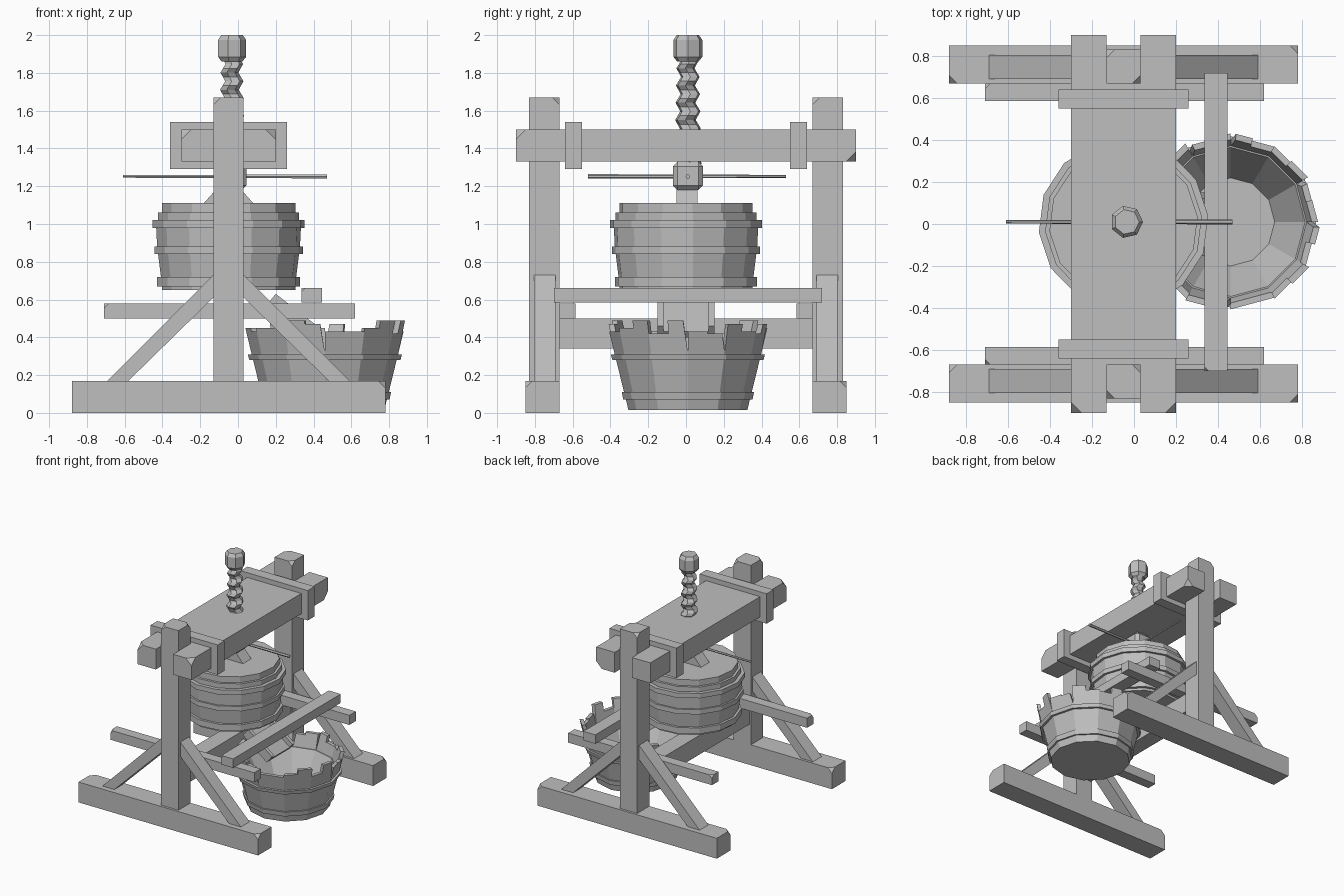
import bpy, bmesh, math, random
from mathutils import Vector, Matrix

cube = bpy.data.objects.get("Cube")
if cube:
    bpy.data.objects.remove(cube, do_unlink=True)

random.seed(4)
GREY = (0.52, 0.52, 0.52, 1)
mat = bpy.data.materials.new("weathered grey")
mat.use_nodes = True
mat.diffuse_color = GREY
mat.node_tree.nodes["Principled BSDF"].inputs["Base Color"].default_value = GREY


def finish(name, bm, loc=(0, 0, 0)):
    bmesh.ops.recalc_face_normals(bm, faces=bm.faces[:])
    mesh = bpy.data.meshes.new(name)
    bm.to_mesh(mesh)
    bm.free()
    mesh.materials.append(mat)
    ob = bpy.data.objects.new(name, mesh)
    ob.location = loc
    bpy.context.collection.objects.link(ob)
    return ob


def chip(bm, corner, size):
    """Slice a corner off, given the corner's direction signs (0 = along that axis)."""
    n = Vector(corner).normalized()
    reach = max(v.co.dot(n) for v in bm.verts)
    cut = bmesh.ops.bisect_plane(bm, geom=bm.verts[:] + bm.edges[:] + bm.faces[:],
                                 plane_co=n * (reach - size), plane_no=n, clear_outer=True)
    edges = [e for e in cut["geom_cut"] if isinstance(e, bmesh.types.BMEdge)]
    bmesh.ops.holes_fill(bm, edges=edges, sides=0)


def box(name, x, y, z, chips=(), size=0.022, bevel=0):
    bm = bmesh.new()
    bmesh.ops.create_cube(bm, size=1)
    lo, hi = Vector((x[0], y[0], z[0])), Vector((x[1], y[1], z[1]))
    bmesh.ops.scale(bm, vec=hi - lo, verts=bm.verts[:])
    for c in chips:
        chip(bm, c, size)
    if bevel:
        bmesh.ops.bevel(bm, geom=bm.edges[:], offset=bevel, segments=1, affect='EDGES')
    return finish(name, bm, (lo + hi) / 2)


def prism(name, outline, axis, lo, hi, chips=()):
    """Extrude a flat outline: axis 'y' takes (x, z) points, axis 'z' takes (x, y)."""
    bm = bmesh.new()
    to3d = (lambda a, b: (a, lo, b)) if axis == 'y' else (lambda a, b: (a, b, lo))
    face = bm.faces.new([bm.verts.new(to3d(a, b)) for a, b in outline])
    ext = bmesh.ops.extrude_face_region(bm, geom=[face])["geom"]
    step = Vector((0, hi - lo, 0)) if axis == 'y' else Vector((0, 0, hi - lo))
    bmesh.ops.translate(bm, vec=step, verts=[v for v in ext if isinstance(v, bmesh.types.BMVert)])
    for c in chips:
        chip(bm, c, 0.03)
    return finish(name, bm)


def lathe(name, profile, sides, centre, turn=0):
    """Revolve an (r, z) profile that starts and ends on the axis."""
    bm = bmesh.new()
    start = Matrix.Rotation(turn, 3, 'Z')
    vs = [bm.verts.new(start @ Vector((r, 0, z))) for r, z in profile]
    es = [bm.edges.new(p) for p in zip(vs, vs[1:])]
    bmesh.ops.spin(bm, geom=vs + es, cent=(0, 0, 0), axis=(0, 0, 1),
                   angle=math.tau, steps=sides)
    bmesh.ops.remove_doubles(bm, verts=bm.verts[:], dist=1e-4)
    return finish(name, bm, (*centre, 0))


def span(s, near, far):
    return tuple(sorted((s * near, s * far)))


# Side frames: foot beam, post, braces, rail and collar, front and back
MID = -0.05
for s, side in ((-1, "front"), (1, "back")):
    box(side + "_foot_beam", (-0.88, 0.78), span(s, 0.67, 0.85), (0, 0.17),
        [(1, s, 1), (-1, -s, 1)])
    box(side + "_post", (-0.13, 0.03), span(s, 0.67, 0.83), (0.16, 1.67),
        [(-1, s, 1), (1, -s, 1)])
    for d, hand in ((-1, "right"), (1, "left")):
        pts = [(0.06, 0.75), (0.06, 0.63), (0.54, 0.16), (0.65, 0.16)]
        prism(f"{side}_{hand}_brace", [(MID + d * a, b) for a, b in pts], 'y',
              *span(s, 0.69, 0.805))
    box(side + "_rail", (-0.71, 0.62), span(s, 0.585, 0.67), (0.5, 0.58), [(-1, s, 1)], 0.015)
    box(side + "_collar", (-0.36, 0.26), span(s, 0.55, 0.64), (1.29, 1.54))

# Forked top beam that grips both posts
quarter = [(0.25, 0.9), (0.08, 0.9), (0.08, 0.67)]
right = quarter + [(-a, b) for a, b in reversed(quarter)]
outline = right + [(-a, -b) for a, b in right]
prism("top_beam", [(MID + a, b) for a, b in outline], 'z', 1.33, 1.5,
      [(1, -1, 1), (-1, -1, 1), (1, 1, -1)])

# Lower stretcher between the posts and the loose bar across the rails
box("stretcher", (-0.12, 0.02), (-0.69, 0.69), (0.34, 0.5))
box("cross_bar", (0.335, 0.445), (-0.7, 0.72), (0.585, 0.66), [(-1, -1, 1)], 0.012)

# Chute sloping into the bucket
chute = [(0.15, 0.57), (0.20, 0.63), (0.42, 0.46), (0.37, 0.40)]
for s, hand in ((-1, "front"), (1, "back")):
    prism(hand + "_chute_rail", chute, 'y', *span(s, 0.12, 0.15))
prism("chute_floor", [(0.15, 0.57), (0.175, 0.60), (0.395, 0.43), (0.37, 0.40)], 'y', -0.12, 0.12)

# Pressing tub with hoops and lid
lathe("tub", [(0, 0.65), (0.355, 0.65), (0.355, 0.67), (0.38, 0.67), (0.38, 0.72), (0.36, 0.72),
              (0.375, 0.84), (0.395, 0.84), (0.395, 0.88), (0.38, 0.88), (0.385, 0.98),
              (0.405, 0.98), (0.405, 1.02), (0.375, 1.02), (0.375, 1.06), (0.355, 1.06),
              (0.355, 1.11), (0, 1.11)], 14, (MID, 0), 0.1)
prism("press_block", [(-0.19, 1.1), (0.09, 1.1), (0.01, 1.19), (-0.11, 1.19)], 'y', -0.05, 0.06)

# Screw: rings set off-centre and turned step by step to form the thread
SCREW = (-0.035, 0.01)
bm = bmesh.new()
SIDES, LEVELS = 7, 26
rings = []
for i in range(LEVELS):
    t = i / (LEVELS - 1)
    turn, r = i * math.tau / 4, 0.062 - 0.014 * t
    off = Vector((math.cos(turn), math.sin(turn), 0)) * 0.013
    rings.append([bm.verts.new(off + Vector((r * math.cos(a), r * math.sin(a), 1.3 + 0.57 * t)))
                  for a in (k * math.tau / SIDES for k in range(SIDES))])
for lo, hi in zip(rings, rings[1:]):
    for k in range(SIDES):
        j = (k + 1) % SIDES
        bm.faces.new((lo[k], lo[j], hi[j], hi[k]))
bm.faces.new(rings[0])
bm.faces.new(rings[-1])
finish("screw", bm, (*SCREW, 0))
lathe("screw_head", [(0, 1.86), (0.058, 1.86), (0.078, 1.885), (0.078, 1.975), (0.06, 2.0),
                     (0, 2.0)], 7, SCREW)
box("screw_hub", (-0.115, 0.045), (-0.07, 0.09), (1.18, 1.33), bevel=0.025)

# Turning bars through the hub
for name, axis, centre, length in (("long_bar", 'Y', (-0.07, 0.01), 1.08),
                                   ("cross_handle", 'X', (-0.035, 0.005), 1.05)):
    bm = bmesh.new()
    bmesh.ops.create_cone(bm, cap_ends=True, segments=6, radius1=0.008, radius2=0.012,
                          depth=length, matrix=Matrix.Rotation(math.pi / 2, 4, axis))
    finish(name, bm, (*centre, 1.252))

# Bucket body with hoops, hollow inside
BUCKET = (0.46, 0.01)
FACETS = 12
lathe("bucket", [(0, 0.015), (0.315, 0.015), (0.328, 0.07), (0.342, 0.07), (0.35, 0.11),
                 (0.338, 0.11), (0.38, 0.28), (0.4, 0.28), (0.408, 0.31), (0.388, 0.31),
                 (0.392, 0.33), (0.355, 0.33), (0.21, 0.06), (0, 0.06)], FACETS, BUCKET)


# Uneven staves standing above the upper hoop
def on_facet(facet, t, r, z):
    a, b = (Vector((math.cos(k * math.tau / FACETS), math.sin(k * math.tau / FACETS), 0))
            for k in (facet, facet + 1))
    return a.lerp(b, t) * r + Vector((0, 0, z))


bm = bmesh.new()
for i in range(FACETS * 2):
    facet, half = divmod(i, 2)
    t0, t1 = half / 2, half / 2 + 0.5
    top = random.choice((0.42, 0.43, 0.45, 0.47, 0.49))
    notch = random.choice((0, 0, 0.12))
    pts = []
    for z, gap in ((0.32, 0), (top, notch)):
        outer = 0.39 + (z - 0.32) * 0.24
        for r in (outer, outer - 0.03):
            pts += [bm.verts.new(on_facet(facet, t, r, z)) for t in (t0, t1 - gap)]
    bmesh.ops.convex_hull(bm, input=pts)
bmesh.ops.dissolve_limit(bm, angle_limit=0.01, verts=bm.verts[:], edges=bm.edges[:])
finish("bucket_staves", bm, (*BUCKET, 0))
